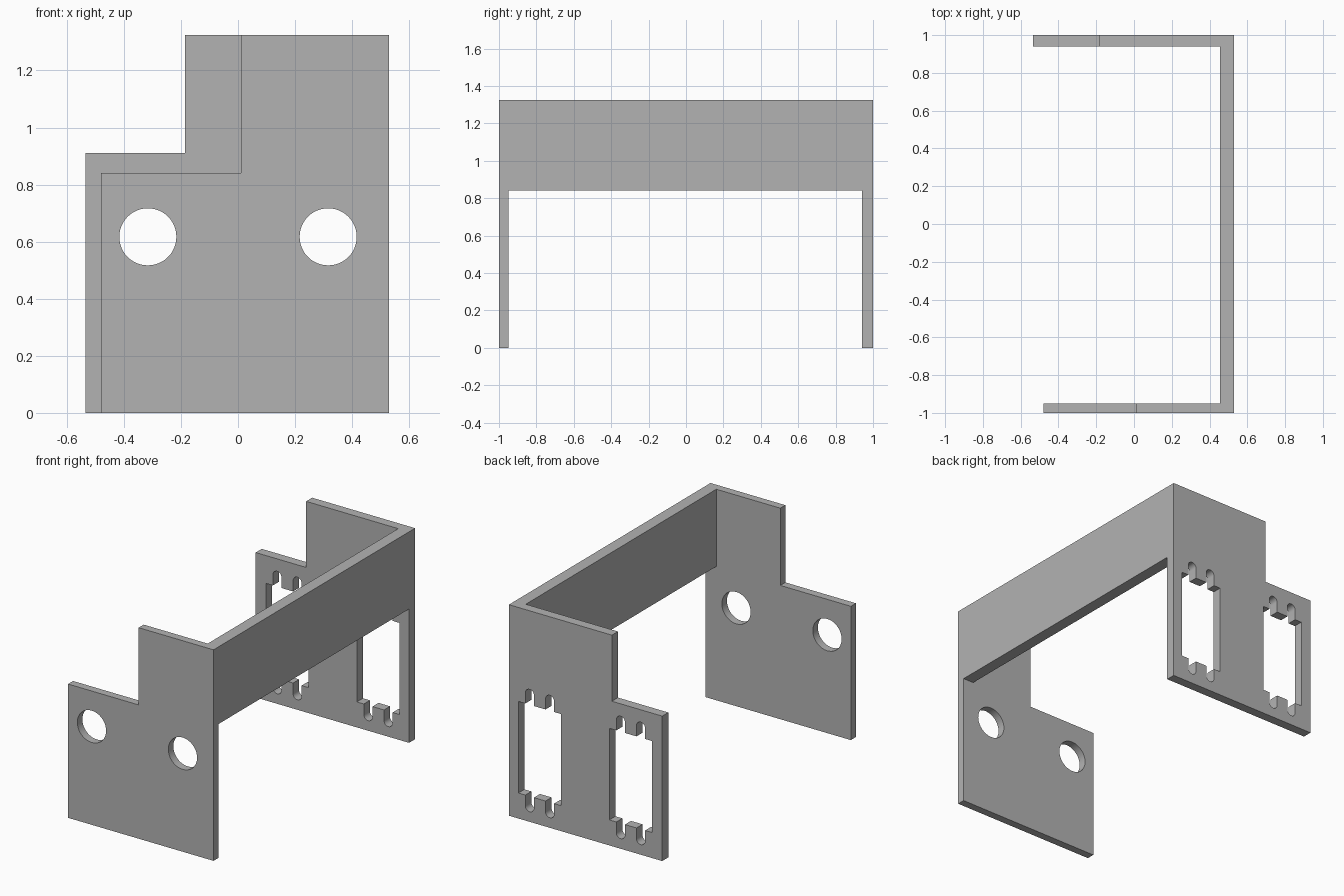
import bpy, bmesh
from math import cos, sin, pi, radians

cube = bpy.data.objects.get("Cube")
if cube:
    bpy.data.objects.remove(cube, do_unlink=True)

grey = bpy.data.materials.new("plain grey")
grey.use_nodes = True
colour = (0.45, 0.45, 0.45, 1)
grey.diffuse_color = colour
grey.node_tree.nodes["Principled BSDF"].inputs["Base Color"].default_value = colour

RIGHT, TOP = 0.53, 1.325        # shared outer edge and height
WALL_X, WALL_Z = 0.455, 0.84    # inner face and underside of the cross wall
HOLE_X = 0.316                  # openings sit at plus and minus this


def arc(cx, cz, r, start, end, steps):
    angles = [start + (end - start) * i / steps for i in range(steps + 1)]
    return [(cx + r * cos(a), cz + r * sin(a)) for a in angles]


def stepped_outline(left, step_x, step_z):
    return [(left, 0), (RIGHT, 0), (RIGHT, TOP), (step_x, TOP),
            (step_x, step_z), (left, step_z)]


def round_hole(cx):
    return arc(cx, 0.617, 0.1, 0, 2 * pi, 48)[:-1]


def slotted_window(cx):
    """Rectangular opening with two round-ended slots above and below."""
    half, low, high, r = 0.148, 0.16, 0.735, 0.03
    bottom, top, offset = 0.063, 0.832, 0.07
    pts = [(cx - half, low)]
    for x in (cx - offset, cx + offset):
        pts += [(x - r, low)] + arc(x, bottom + r, r, pi, 2 * pi, 12) + [(x + r, low)]
    pts += [(cx + half, low), (cx + half, high)]
    for x in (cx + offset, cx - offset):
        pts += [(x + r, high)] + arc(x, top - r, r, 0, pi, 12) + [(x - r, high)]
    return pts + [(cx - half, high)]


def plate(name, loops, y0, y1):
    """Fill an outline with holes and extrude it along y."""
    bm = bmesh.new()
    for loop in loops:
        verts = [bm.verts.new((x, y0, z)) for x, z in loop]
        for a, b in zip(verts, verts[1:] + verts[:1]):
            bm.edges.new((a, b))
    bmesh.ops.triangle_fill(bm, use_beauty=True, use_dissolve=False,
                            edges=bm.edges[:], normal=(0, -1, 0))
    result = bmesh.ops.extrude_face_region(bm, geom=bm.faces[:])
    moved = [g for g in result["geom"] if isinstance(g, bmesh.types.BMVert)]
    bmesh.ops.translate(bm, verts=moved, vec=(0, y1 - y0, 0))
    bmesh.ops.recalc_face_normals(bm, faces=bm.faces[:])
    mesh = bpy.data.meshes.new(name)
    bm.to_mesh(mesh)
    bm.free()
    mesh.materials.append(grey)
    obj = bpy.data.objects.new(name, mesh)
    bpy.context.collection.objects.link(obj)
    return obj


# Front plate with two round holes, back plate with two slotted windows
front = plate("front_plate", [stepped_outline(-0.48, 0.01, 0.84),
                              round_hole(-HOLE_X), round_hole(HOLE_X)], -1, -0.95)
back = plate("back_plate", [stepped_outline(-0.535, -0.185, 0.91),
                            slotted_window(-HOLE_X), slotted_window(HOLE_X)], 0.94, 1)

# Cross wall joining them along the top
bracket = plate("bracket", [[(WALL_X, WALL_Z), (RIGHT, WALL_Z),
                             (RIGHT, TOP), (WALL_X, TOP)]], -1, 1)

# Fuse the three parts into one solid piece
bpy.context.view_layer.objects.active = bracket
for part in (front, back):
    mod = bracket.modifiers.new("join", 'BOOLEAN')
    mod.operation, mod.solver, mod.object = 'UNION', 'EXACT', part
    bpy.ops.object.modifier_apply(modifier=mod.name)
    bpy.data.objects.remove(part, do_unlink=True)

bpy.ops.object.select_all(action='DESELECT')
bracket.select_set(True)
bpy.ops.object.shade_smooth_by_angle(angle=radians(30))
